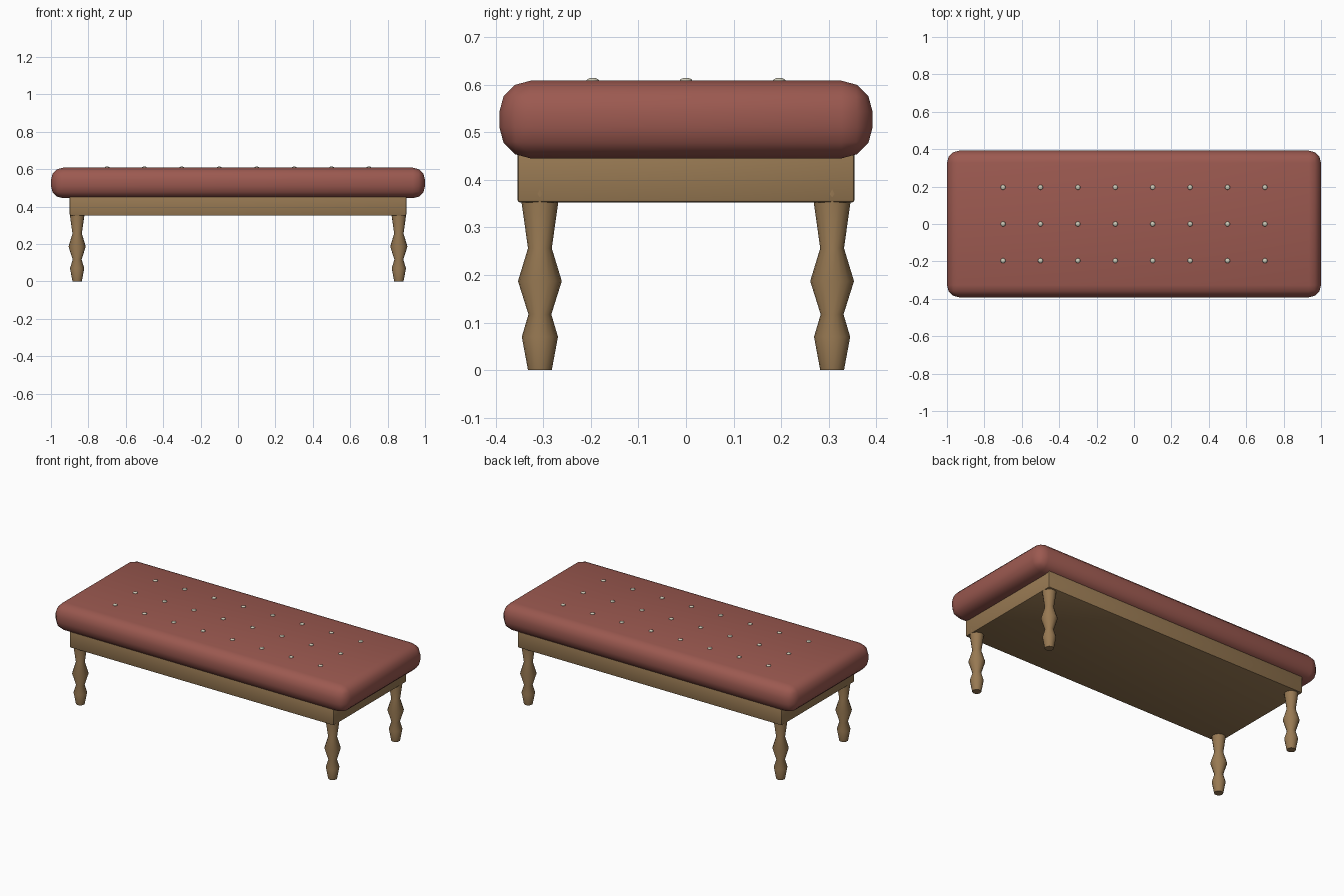
import bpy, bmesh, math

if "Cube" in bpy.data.objects:
    bpy.data.objects.remove(bpy.data.objects["Cube"])


def material(name, rgb):
    m = bpy.data.materials.new(name)
    m.diffuse_color = (*rgb, 1)
    m.use_nodes = True
    m.node_tree.nodes["Principled BSDF"].inputs["Base Color"].default_value = m.diffuse_color
    return m


FABRIC = material("fabric", (0.33, 0.10, 0.08))
WOOD = material("wood", (0.31, 0.19, 0.085))
METAL = material("button_metal", (0.62, 0.60, 0.48))


def add_object(name, bm, mat, loc=(0, 0, 0), angle=40):
    bmesh.ops.recalc_face_normals(bm, faces=bm.faces)
    me = bpy.data.meshes.new(name)
    bm.to_mesh(me)
    bm.free()
    me.materials.append(mat)
    ob = bpy.data.objects.new(name, me)
    ob.location = loc
    bpy.context.collection.objects.link(ob)
    bpy.ops.object.select_all(action='DESELECT')
    ob.select_set(True)
    bpy.context.view_layer.objects.active = ob
    bpy.ops.object.shade_smooth_by_angle(angle=math.radians(angle))
    return ob


def rounded_box(name, half_x, half_y, z0, z1, radius, segments, mat):
    bm = bmesh.new()
    bmesh.ops.create_cube(bm, size=2)
    for v in bm.verts:
        v.co.x *= half_x
        v.co.y *= half_y
        v.co.z *= (z1 - z0) / 2
    bmesh.ops.bevel(bm, geom=bm.edges[:], offset=radius, segments=segments,
                    profile=0.5, affect='EDGES')
    return add_object(name, bm, mat, (0, 0, (z0 + z1) / 2))


def turned(name, profile, sides, mat, loc):
    bm = bmesh.new()
    rings = [[bm.verts.new((r * math.cos(2 * math.pi * i / sides),
                            r * math.sin(2 * math.pi * i / sides), z))
              for i in range(sides)] for r, z in profile]
    for a, b in zip(rings, rings[1:]):
        for i in range(sides):
            j = (i + 1) % sides
            bm.faces.new((a[i], a[j], b[j], b[i]))
    bm.faces.new(rings[0][::-1])
    bm.faces.new(rings[-1])
    return add_object(name, bm, mat, loc)


# Padded seat and wooden frame
rounded_box("seat_cushion", 1.0, 0.392, 0.445, 0.608, 0.065, 3, FABRIC)
rounded_box("frame", 0.90, 0.354, 0.352, 0.46, 0.006, 2, WOOD)

# Turned legs
LEG = [(0.025, 0), (0.038, 0.07), (0.024, 0.117), (0.046, 0.187),
       (0.025, 0.256), (0.041, 0.37), (0.036, 0.42)]
for sy, depth in ((-1, "front"), (1, "back")):
    for sx, side in ((-1, "left"), (1, "right")):
        turned(f"{depth}_{side}_leg", LEG, 16, WOOD, (sx * 0.86, sy * 0.307, 0))

# Tufting buttons
for row in range(3):
    for col in range(8):
        bm = bmesh.new()
        bmesh.ops.create_uvsphere(bm, u_segments=12, v_segments=6, radius=0.0135)
        for v in bm.verts:
            v.co.z *= 0.45
        add_object(f"button_{row + 1}_{col + 1}", bm, METAL,
                   (-0.7 + 0.2 * col, -0.196 + 0.196 * row, 0.608), 60)
